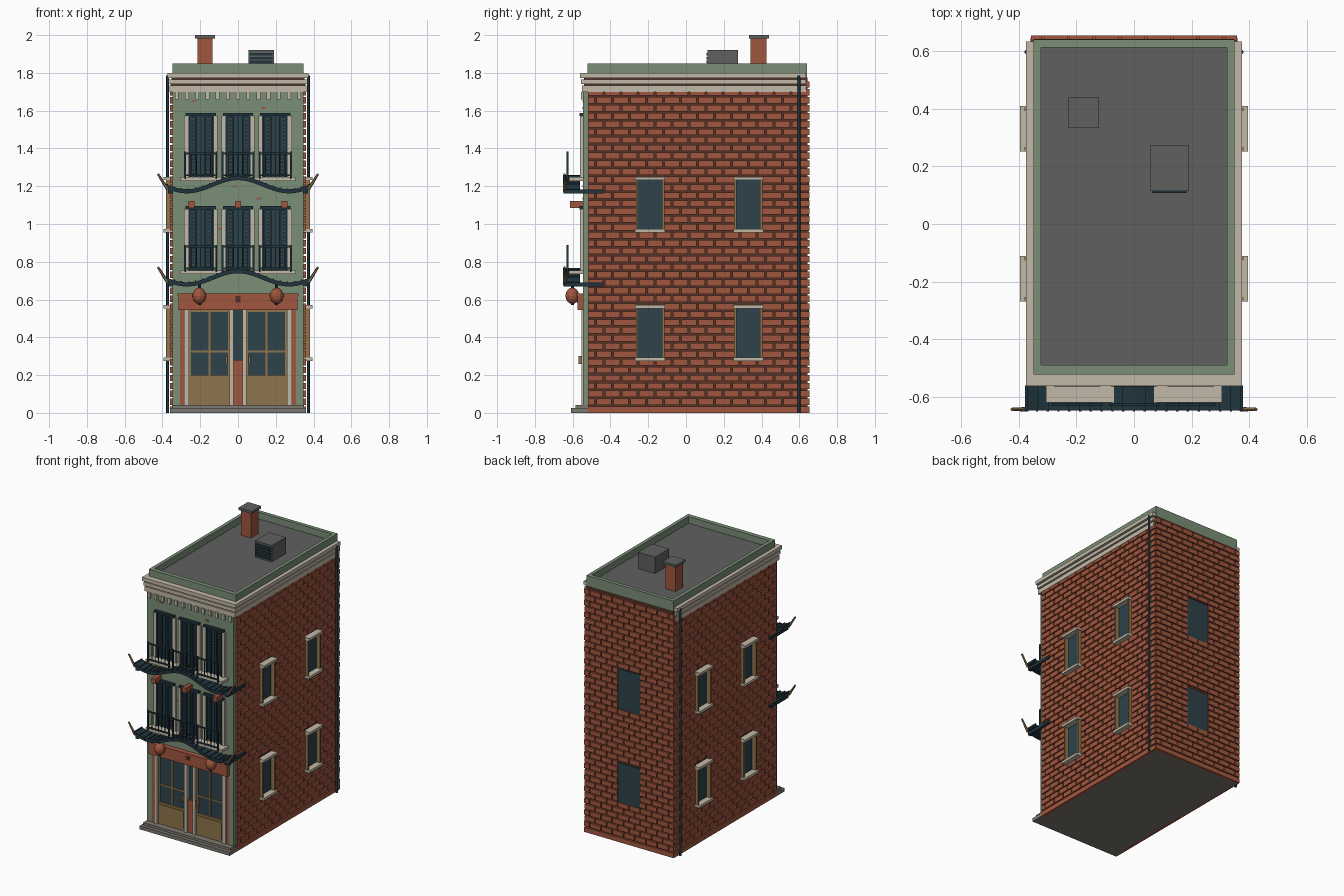
import bpy, bmesh, math
from mathutils import Matrix, Vector

if "Cube" in bpy.data.objects:
    bpy.data.objects.remove(bpy.data.objects["Cube"])


def material(name, rgb):
    lin = [((c / 255 + 0.055) / 1.055) ** 2.4 for c in rgb] + [1]
    m = bpy.data.materials.new(name)
    m.use_nodes = True
    m.diffuse_color = lin
    m.node_tree.nodes["Principled BSDF"].inputs["Base Color"].default_value = lin
    return m


BRICK = material("brick red", (160, 86, 62))
MORTAR = material("mortar brown", (84, 50, 40))
GREEN = material("sage green", (122, 142, 118))
CREAM = material("cream stone", (194, 185, 167))
IRON = material("dark teal iron", (32, 52, 61))
GLASS = material("teal glass", (45, 66, 75))
TAN = material("tan wood", (142, 117, 76))
ROOF = material("roof grey", (96, 96, 96))
STONE = material("step grey", (125, 121, 113))


def box(bm, x0, x1, y0, y1, z0, z1):
    mid = Vector(((x0 + x1) / 2, (y0 + y1) / 2, (z0 + z1) / 2))
    size = Matrix.Diagonal((abs(x1 - x0), abs(y1 - y0), abs(z1 - z0), 1))
    bmesh.ops.create_cube(bm, size=1, matrix=Matrix.Translation(mid) @ size)


def rod(bm, a, b, r0, r1, sides=8):
    a, b = Vector(a), Vector(b)
    turn = (b - a).to_track_quat("Z", "Y").to_matrix().to_4x4()
    bmesh.ops.create_cone(bm, cap_ends=True, segments=sides, radius1=r0, radius2=r1,
                          depth=(b - a).length, matrix=Matrix.Translation((a + b) / 2) @ turn)


def finish(name, bm, mat):
    me = bpy.data.meshes.new(name)
    bm.to_mesh(me)
    bm.free()
    me.materials.append(mat)
    ob = bpy.data.objects.new(name, me)
    bpy.context.scene.collection.objects.link(ob)
    return ob


def boxes(name, mat, *dims):
    bm = bmesh.new()
    for d in dims:
        box(bm, *d)
    return finish(name, bm, mat)


# Building core, underside and front step
boxes("wall_core", MORTAR, (-0.348, 0.348, -0.52, 0.642, 0.005, 1.775))
boxes("underside", STONE, (-0.345, 0.345, -0.52, 0.64, 0, 0.005))
boxes("front_step", STONE, (-0.36, 0.36, -0.61, -0.52, 0, 0.025),
      (-0.35, 0.35, -0.585, -0.52, 0.025, 0.042))

# Brick walls, laid in running bond around the window openings
FLOORS = ((0.28, 0.57), (0.96, 1.25))
SIDE_Y = ((-0.265, -0.115), (0.255, 0.405))
ROW, LENGTH, GAP = 0.042, 0.09, 0.0085


def brick_wall(name, rows, start, end, openings, quoins, place):
    bm = bmesh.new()
    for r in range(rows):
        z = r * ROW
        spans, cuts = [], []
        if any(lo < z + ROW / 2 < hi for lo, hi in FLOORS):
            grow = (0.022 + 0.028 * (r % 2)) if quoins else 0
            for a, b in openings:
                cuts.append((a - grow, b + grow))
                if grow:
                    spans += [(a - grow, a), (b, b + grow)]
        u = start - (LENGTH / 2 if r % 2 else 0)
        while u < end:
            pieces = [(max(u, start), min(u + LENGTH - GAP, end))]
            for a, b in cuts:
                pieces = [q for p, s in pieces for q in ((p, min(s, a)), (max(p, b), s))]
            spans += [p for p in pieces if p[1] - p[0] > 0.005]
            u += LENGTH
        if r == 0:
            spans = [(start, end)]
        for a, b in spans:
            box(bm, *place(a, b), z, z + ROW - GAP)
    finish(name, bm, BRICK)


for s, side in ((-1, "right"), (1, "left")):
    brick_wall(side + "_bricks", 41, -0.52, 0.645, SIDE_Y, True,
               lambda a, b: (s * 0.34, s * 0.36, a, b))
brick_wall("back_bricks", 42, -0.358, 0.358, ((-0.09, 0.09),), False,
           lambda a, b: (a, b, 0.635, 0.655))

# Side and back windows, drainpipes
frames, sills, panes, pipes = [bmesh.new() for _ in range(4)]
for lo, hi in FLOORS:
    box(panes, -0.09, 0.09, 0.63, 0.65, lo, hi)
    for s in (-1, 1):
        for a, b in SIDE_Y:
            box(panes, s * 0.33, s * 0.352, a, b, lo, hi)
            for y in (a, b - 0.012):
                box(frames, s * 0.34, s * 0.381, y, y + 0.012, lo, hi)
            for z in (lo, hi - 0.014):
                box(sills, s * 0.34, s * 0.395, a - 0.004, b + 0.004, z - 0.004, z + 0.014)
for s in (-1, 1):
    rod(pipes, (s * 0.372, 0.597, 0), (s * 0.372, 0.597, 1.785), 0.008, 0.008, 16)
finish("side_window_jambs", frames, TAN)
finish("side_window_sills", sills, CREAM)
finish("wall_window_glass", panes, GLASS)
pipe = finish("drainpipes", pipes, IRON)
for f in pipe.data.polygons:
    f.use_smooth = len(f.vertices) == 4

# Cornice bands on front and sides, dentils, parapet and flat roof
bands = [(-w, w, -f, 0.634, a, b) for w, f, a, b in
         ((0.363, 0.55, 1.70, 1.732), (0.367, 0.555, 1.741, 1.765), (0.374, 0.562, 1.774, 1.8))]
boxes("cornice_bands", CREAM, *bands)
boxes("cornice_shadow_gaps", MORTAR, (-0.352, 0.352, -0.54, 0.632, 1.71, 1.795))
boxes("cornice_dentils", CREAM, *[(x * 0.054 - 0.01, x * 0.054 + 0.01, -0.557, -0.53, 1.66, 1.70)
                                  for x in range(-6, 7)])
boxes("parapet", GREEN, (-0.348, 0.348, -0.522, -0.49, 1.78, 1.85), (-0.348, 0.348, 0.613, 0.64, 1.775, 1.85),
      (-0.348, -0.323, -0.49, 0.613, 1.78, 1.85), (0.323, 0.348, -0.49, 0.613, 1.78, 1.85))
boxes("flat_roof", ROOF, (-0.324, 0.324, -0.495, 0.615, 1.78, 1.802))

# Chimney and vent unit
boxes("chimney", BRICK, (-0.215, -0.135, 0.342, 0.427, 1.8, 1.985))
boxes("chimney_cap", ROOF, (-0.228, -0.122, 0.333, 0.439, 1.983, 2.0))
boxes("roof_vent", ROOF, (0.055, 0.19, 0.115, 0.275, 1.8, 1.92))
boxes("vent_louvres", IRON, *[(0.062, 0.183, 0.108, 0.116, 1.812 + i * 0.02, 1.825 + i * 0.02)
                              for i in range(5)])

# Green street facade with side piers
boxes("facade", GREEN, (-0.347, 0.347, -0.545, -0.518, 0.55, 1.705),
      (-0.347, -0.308, -0.545, -0.518, 0.04, 0.55), (0.308, 0.347, -0.545, -0.518, 0.04, 0.55))
boxes("exposed_facade_bricks", BRICK, *[(x - 0.011, x + 0.011, -0.549, -0.54, z, z + 0.01)
                                        for x, z in ((0.135, 1.61), (-0.235, 1.645), (-0.015, 1.195),
                                                     (0.11, 1.13), (-0.095, 0.97))])

# Shopfront, mirrored about the centre
glass, wood, cream, red = [bmesh.new() for _ in range(4)]
box(glass, -0.27, 0.27, -0.528, -0.515, 0.04, 0.55)
box(red, -0.026, 0.026, -0.54, -0.52, 0.042, 0.28)
for s in (-1, 1):
    box(red, s * 0.286, s * 0.309, -0.542, -0.515, 0.04, 0.55)
    box(cream, s * 0.26, s * 0.287, -0.552, -0.515, 0.04, 0.55)
    box(cream, s * 0.023, s * 0.044, -0.552, -0.515, 0.04, 0.55)
    box(wood, s * 0.042, s * 0.262, -0.538, -0.515, 0.042, 0.2)
    box(wood, s * 0.055, s * 0.25, -0.543, -0.515, 0.06, 0.185)
    box(wood, s * 0.056, s * 0.066, -0.57, -0.535, 0.26, 0.3)
    for x in (0.049, 0.151, 0.255):
        box(wood, s * (x - 0.005), s * (x + 0.005), -0.535, -0.515, 0.2, 0.55)
    for z in (0.325, 0.54):
        box(wood, s * 0.042, s * 0.262, -0.534, -0.515, z - 0.005, z + 0.005)
finish("shop_glass", glass, GLASS)
finish("shop_woodwork", wood, TAN)
finish("shop_columns", cream, CREAM)
finish("shop_panels", red, BRICK)

# Blank sign board and hanging lanterns
boxes("sign_board", BRICK, (-0.315, 0.315, -0.575, -0.53, 0.545, 0.625),
      (-0.32, 0.32, -0.582, -0.53, 0.618, 0.632))
boxes("sign_plate", MORTAR, (-0.014, 0.014, -0.58, -0.57, 0.585, 0.625))
bm, hooks = bmesh.new(), bmesh.new()
for s in (-1, 1):
    bmesh.ops.create_uvsphere(bm, u_segments=12, v_segments=8, radius=0.036,
                              matrix=Matrix.Translation((s * 0.205, -0.602, 0.62))
                              @ Matrix.Diagonal((1, 1, 1.2, 1)))
    rod(hooks, (s * 0.205, -0.602, 0.57), (s * 0.205, -0.602, 0.69), 0.008, 0.008)
finish("lanterns", bm, BRICK)
finish("lantern_hooks", hooks, IRON)


# Upper storeys: shuttered windows, balcony, railings and swept eave
def eave_height(x):
    return 0.715 + 0.035 * math.cos(math.pi * x / 0.27)


def storey(name, base):
    trim, shutters, panes, rails = [bmesh.new() for _ in range(4)]
    top = base + 0.335
    for s in (-1, 1):
        box(trim, s * 0.07, s * 0.305, -0.62, -0.54, base - 0.02, base)
    for c in (-0.197, 0, 0.197):
        box(panes, c - 0.075, c + 0.075, -0.549, -0.54, base, top)
        box(shutters, c - 0.08, c + 0.08, -0.564, -0.54, top - 0.012, top + 0.004)
        box(shutters, c - 0.004, c + 0.004, -0.553, -0.54, base, top)
        for s in (-1, 1):
            box(trim, c + s * 0.066, c + s * 0.088, -0.56, -0.54, base, top - 0.01)
            for x in (0.02, 0.057):
                box(shutters, c + s * x, c + s * (x + 0.008), -0.56, -0.54, base, top)
            for i in range(16):
                z = base + 0.012 + i * 0.02
                box(shutters, c + s * 0.026, c + s * 0.06, -0.556, -0.54, z, z + 0.011)
            box(rails, c + s * 0.078, c + s * 0.087, -0.632, -0.622, base - 0.01, base + 0.135)
        for z in (base + 0.005, base + 0.12):
            box(rails, c - 0.085, c + 0.085, -0.63, -0.623, z, z + 0.01)
        for i in range(-2, 3):
            box(rails, c + i * 0.026 - 0.002, c + i * 0.026 + 0.002, -0.628, -0.624, base, base + 0.125)
    finish(name + "_window_trim_and_balcony", trim, CREAM)
    finish(name + "_shutters", shutters, IRON)
    finish(name + "_window_glass", panes, GLASS)
    finish(name + "_railings", rails, IRON)

    # Swept eave as a thickened ribbon with ribs, and upturned tips
    rise = base - 0.755
    eave, tips = bmesh.new(), bmesh.new()
    xs = [i * 0.0187 for i in range(-20, 21)]
    edge = [[eave.verts.new((x, y, eave_height(x) + rise)) for x in xs] for y in (-0.648, -0.56)]
    for i in range(len(xs) - 1):
        eave.faces.new((edge[0][i], edge[0][i + 1], edge[1][i + 1], edge[1][i]))
    ob = finish(name + "_eave", eave, IRON)
    mod = ob.modifiers.new("thickness", "SOLIDIFY")
    mod.thickness, mod.offset = 0.022, 0
    boxes(name + "_eave_ribs", IRON, *[(x - 0.004, x + 0.004, -0.65, -0.56, eave_height(x) + rise,
                                        eave_height(x) + rise + 0.016) for x in xs[::2]])
    for s in (-1, 1):
        rod(tips, (s * 0.372, -0.643, 0.69 + rise), (s * 0.424, -0.643, 0.772 + rise), 0.009, 0.006, 6)
    finish(name + "_eave_tips", tips, TAN)
    boxes(name + "_eave_returns", IRON, *[(s * 0.345, s * 0.37, -0.645, -0.437, 0.668 + rise, 0.69 + rise)
                                          for s in (-1, 1)])


storey("lower", 0.755)
storey("upper", 1.248)

# Red corbels above the lower windows
boxes("corbels", BRICK, *[(x - 0.016, x + 0.016, -0.615, -0.53, 1.085, 1.122)
                          for x in (-0.247, 0, 0.247)])
